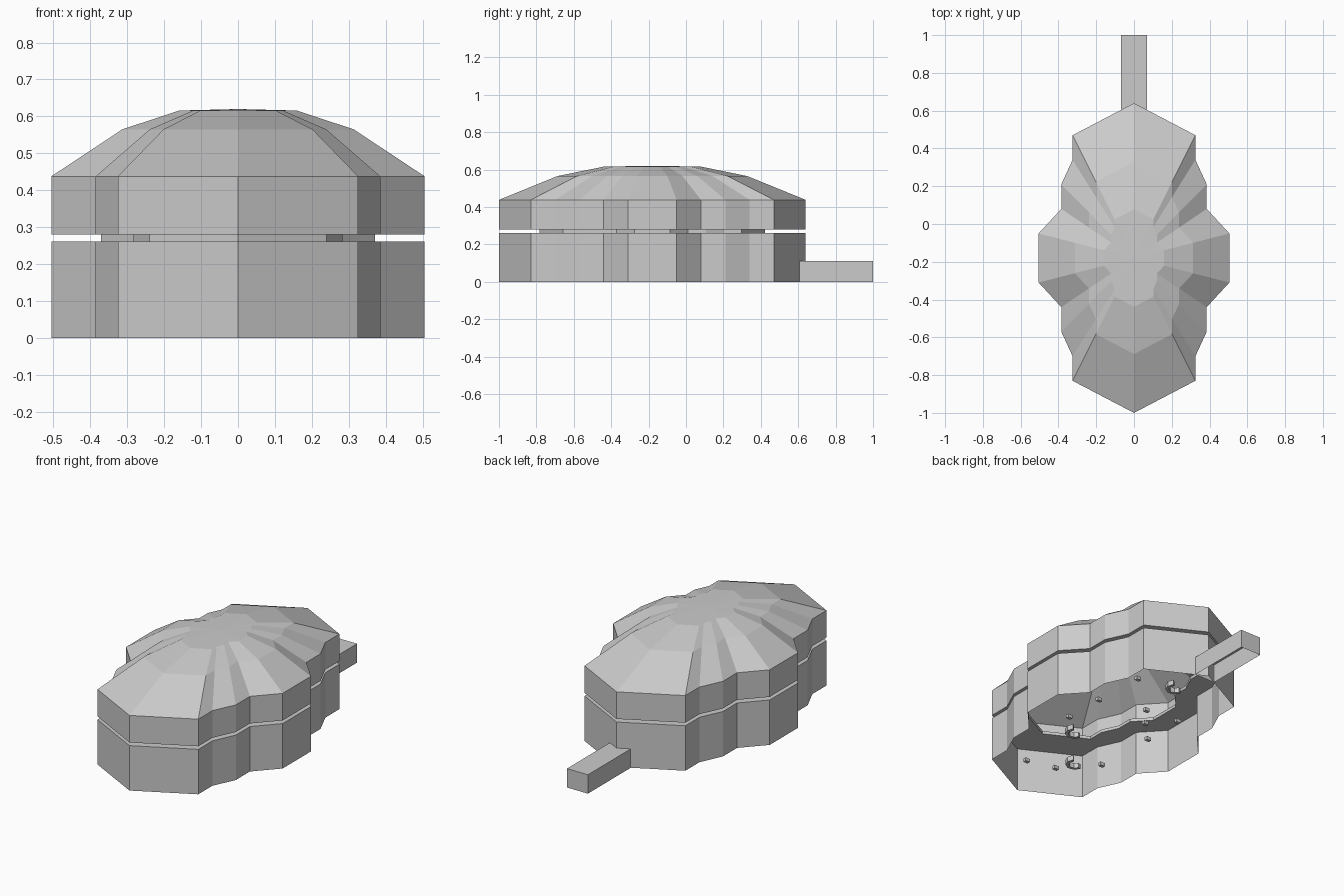
import bpy, bmesh, math

if "Cube" in bpy.data.objects:
    bpy.data.objects.remove(bpy.data.objects["Cube"])

CY = -0.18  # centre of the dome along y


def finish(bm, name, fix_normals=True):
    if fix_normals:
        bmesh.ops.recalc_face_normals(bm, faces=bm.faces)
    me = bpy.data.meshes.new(name)
    bm.to_mesh(me)
    bm.free()
    ob = bpy.data.objects.new(name, me)
    bpy.context.collection.objects.link(ob)
    return ob


def box(bm, x, y, z, sx, sy, sz, open_bottom=False):
    geo = bmesh.ops.create_cube(bm, size=1)
    for v in geo["verts"]:
        v.co = (x + v.co.x * sx, y + v.co.y * sy, z + v.co.z * sz)
    if open_bottom:
        faces = [f for f in bm.faces if all(v.co.z < z for v in f.verts)]
        bmesh.ops.delete(bm, geom=faces, context="FACES")


# Quarter of the stepped plan, mirrored to the full outline
quarter = [(0.505, 0.13), (0.385, 0.26), (0.385, 0.39),
           (0.325, 0.52), (0.325, 0.65), (0, 0.82)]
back = quarter + [(-x, y) for x, y in quarter[-2::-1]]
plan = back + [(-x, -y) for x, y in back]

# Shell: wall, recessed gap, upper wall and faceted dome as (height, scale) rings
levels = [(0, 1), (0.262, 1), (0.262, 0.735), (0.28, 0.735), (0.28, 1),
          (0.438, 1), (0.565, 0.62), (0.616, 0.315)]
bm = bmesh.new()
rings = [[bm.verts.new((x * s, CY + y * s, z)) for x, y in plan] for z, s in levels]
n = len(plan)
for a, b in zip(rings, rings[1:]):
    for i in range(n):
        j = (i + 1) % n
        bm.faces.new((a[i], a[j], b[j], b[i]))
top = bm.verts.new((0, CY, 0.62))
for i in range(n):
    bm.faces.new((rings[-1][i], rings[-1][(i + 1) % n], top))
finish(bm, "domed_shell", False)

# Entrance passage at the back
bm = bmesh.new()
box(bm, 0, 0.803, 0.055, 0.135, 0.394, 0.11, open_bottom=True)
finish(bm, "entrance_passage", False)

# Small curved barriers on the arena floor
for k, (x, y) in enumerate([(-0.065, -0.58), (0.046, 0.41), (0.156, -0.32)]):
    bm = bmesh.new()
    prev = None
    for i in range(6):
        a = math.radians(200 + 40 * i)
        cur = [bm.verts.new((x + r * math.cos(a), y + r * math.sin(a), z))
               for r, z in ((0.055, 0), (0.055, 0.03), (0.037, 0.03), (0.037, 0))]
        if prev:
            for m in range(4):
                q = (m + 1) % 4
                bm.faces.new((prev[m], cur[m], cur[q], prev[q]))
        else:
            bm.faces.new(cur)
        prev = cur
    bm.faces.new(prev[::-1])
    finish(bm, f"floor_barrier_{k + 1}")

# Little floor blocks
bm = bmesh.new()
for x, y in [(0.16, -0.73), (-0.015, -0.69), (-0.186, -0.5), (-0.2, -0.12), (0.29, -0.21),
             (0.286, 0.04), (0.27, 0.355), (0.011, 0.12), (-0.078, 0.005), (-0.2, 0.135)]:
    box(bm, x, y, 0.01, 0.03, 0.02, 0.02)
finish(bm, "floor_blocks")
